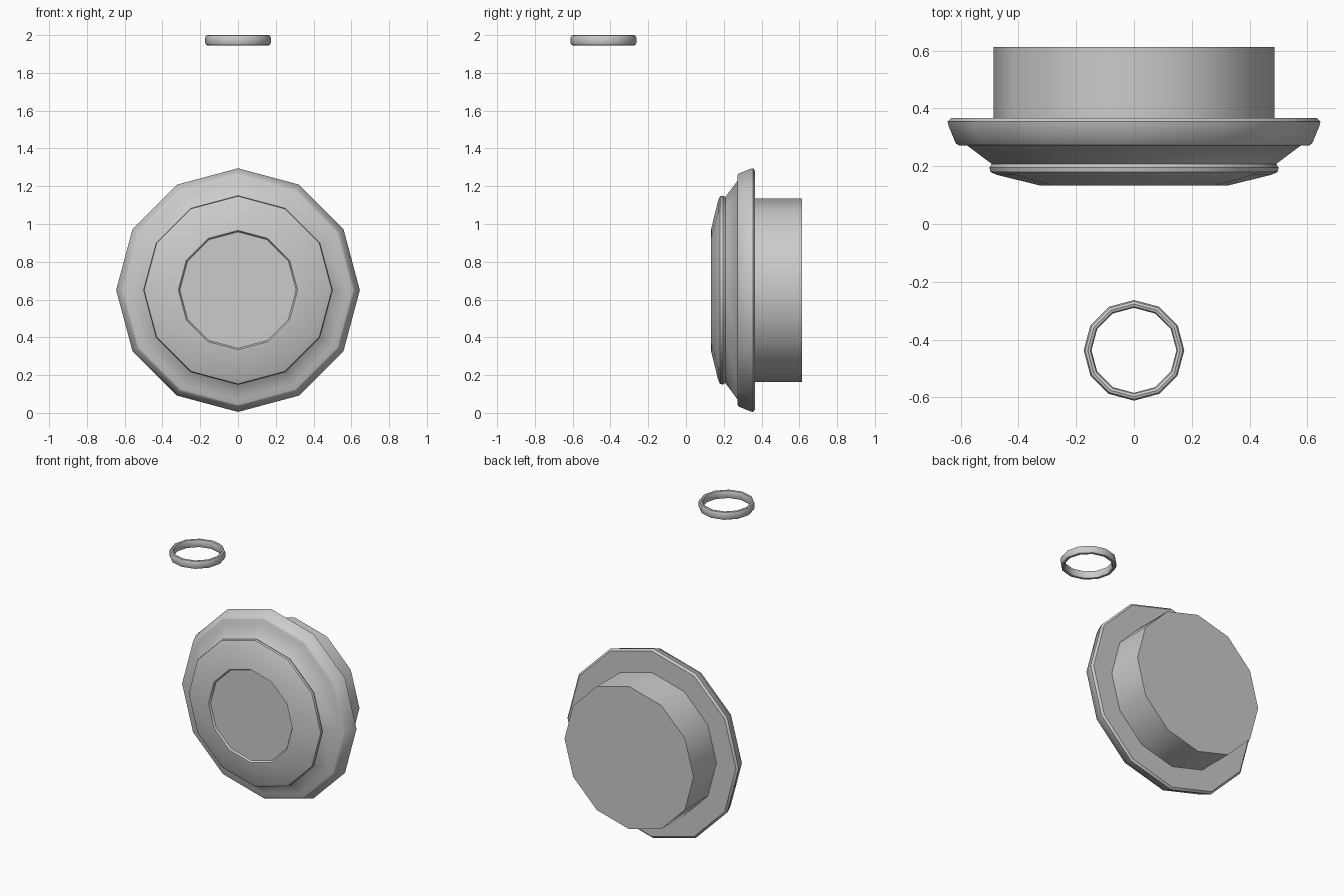
import bpy, bmesh
from math import sin, cos, tau, radians

if "Cube" in bpy.data.objects:
    bpy.data.objects.remove(bpy.data.objects["Cube"])

SIDES = 12


def lathe(name, profile, place, closed_loop=False):
    """Sweep (radius, depth) points round 12 sides; cap the ends or close the loop."""
    bm = bmesh.new()
    rings = [[bm.verts.new(place(r * sin(tau * i / SIDES), r * cos(tau * i / SIDES), d))
              for i in range(SIDES)] for r, d in profile]
    pairs = list(zip(rings, rings[1:]))
    if closed_loop:
        pairs.append((rings[-1], rings[0]))
    else:
        bm.faces.new(rings[0])
        bm.faces.new(rings[-1])
    for a, b in pairs:
        for i in range(SIDES):
            j = (i + 1) % SIDES
            bm.faces.new((a[i], a[j], b[j], b[i]))
    bmesh.ops.recalc_face_normals(bm, faces=bm.faces)
    mesh = bpy.data.meshes.new(name)
    bm.to_mesh(mesh)
    bm.free()
    obj = bpy.data.objects.new(name, mesh)
    bpy.context.collection.objects.link(obj)
    bpy.ops.object.select_all(action='DESELECT')
    obj.select_set(True)
    bpy.context.view_layer.objects.active = obj
    bpy.ops.object.shade_smooth_by_angle(angle=radians(38))
    return obj


def upright(u, v, d):
    return (u, d, 0.65 + v)


def level(u, v, d):
    return (u, -0.437 + v, 1.9725 + d)


# Stepped round face with a shallow recessed centre and flared flange
lathe("stepped_flange", [
    (0.308, 0.145), (0.316, 0.133), (0.328, 0.134), (0.475, 0.170),
    (0.497, 0.180), (0.500, 0.195), (0.492, 0.208), (0.578, 0.272),
    (0.606, 0.272), (0.616, 0.278), (0.641, 0.338), (0.645, 0.354),
    (0.632, 0.366)], upright)

# Plain drum behind the flange
lathe("rear_drum", [(0.486, 0.36), (0.486, 0.613)], upright)

# Separate thin ring with rounded rims
lathe("small_ring", [
    (0.174, -0.014), (0.174, 0.014), (0.169, 0.0245), (0.160, 0.0275),
    (0.151, 0.0245), (0.147, 0.014), (0.147, -0.014), (0.151, -0.0245),
    (0.160, -0.0275), (0.169, -0.0245)], level, closed_loop=True)
